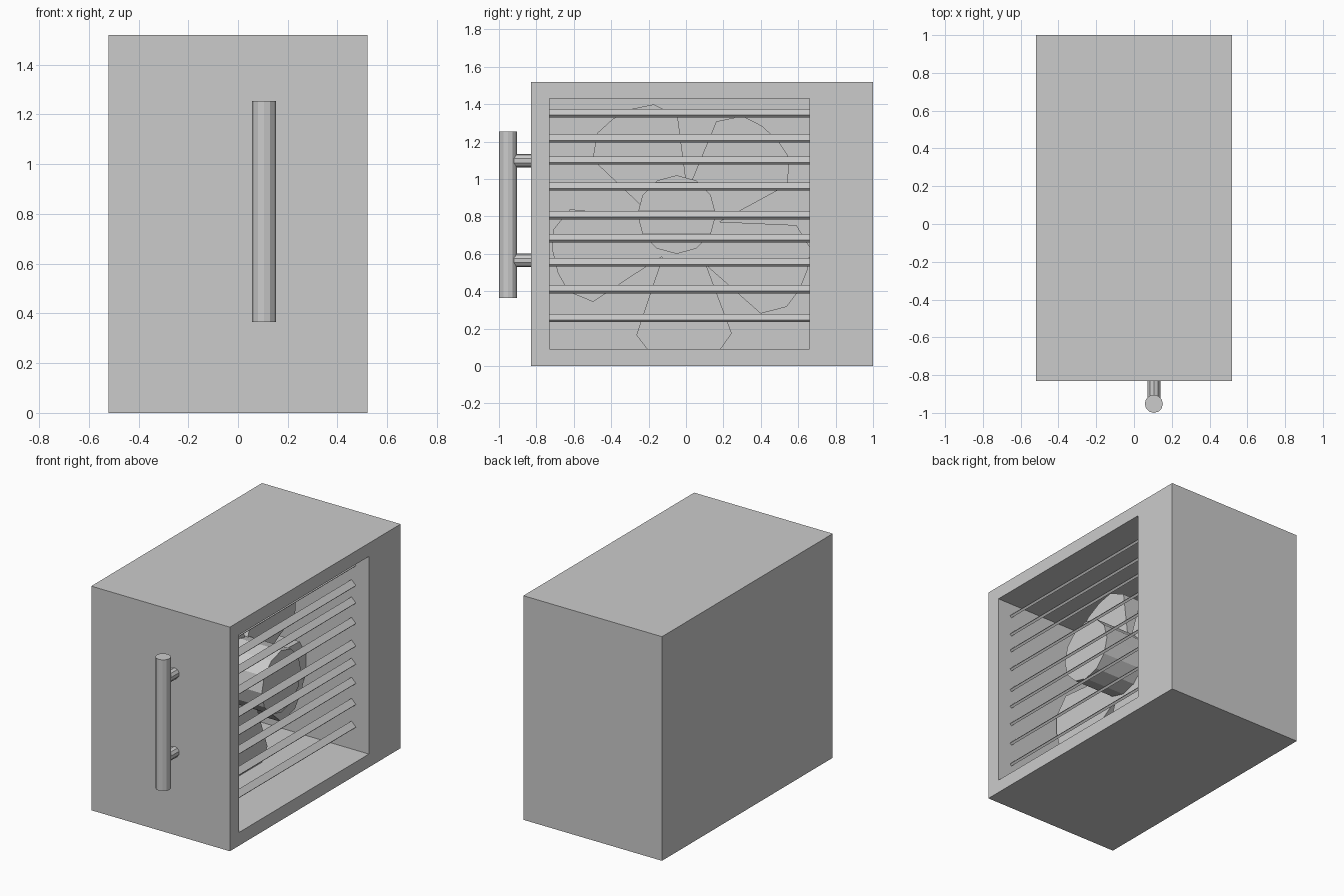
import bpy, bmesh, math
from mathutils import Matrix, Vector

if "Cube" in bpy.data.objects:
    bpy.data.objects.remove(bpy.data.objects["Cube"])


def finish(name, bm):
    bmesh.ops.recalc_face_normals(bm, faces=bm.faces[:])
    me = bpy.data.meshes.new(name)
    bm.to_mesh(me)
    bm.free()
    ob = bpy.data.objects.new(name, me)
    bpy.context.collection.objects.link(ob)
    return ob


def box(bm, center, size):
    m = Matrix.Translation(center) @ Matrix.Diagonal((*size, 1))
    bmesh.ops.create_cube(bm, size=1, matrix=m)


def rod(name, a, b, radius, sides, spin=0):
    a, b = Vector(a), Vector(b)
    d = b - a
    bm = bmesh.new()
    m = (Matrix.Translation((a + b) / 2) @ d.to_track_quat('Z', 'Y').to_matrix().to_4x4()
         @ Matrix.Rotation(spin, 4, 'Z'))
    bmesh.ops.create_cone(bm, cap_ends=True, segments=sides, radius1=radius,
                          radius2=radius, depth=d.length, matrix=m)
    return finish(name, bm)


# Housing: solid box whose right face is inset and pushed in as a deep recess
bm = bmesh.new()
box(bm, (0, 0.085, 0.76), (1.04, 1.83, 1.52))
bm.normal_update()
side = next(f for f in bm.faces if f.normal.x > 0.9)
bmesh.ops.inset_individual(bm, faces=[side], thickness=0.05)
for v in side.verts:
    v.co.y = -0.73 if v.co.y < 0 else 0.66
    v.co.z = 0.09 if v.co.z < 0.7 else 1.43
ext = bmesh.ops.extrude_discrete_faces(bm, faces=[side])
for v in ext['faces'][0].verts:
    v.co.x = -0.43
finish("housing", bm)

# Tilted grille slats, slightly uneven in spacing
for i, z in enumerate((1.352, 1.217, 1.099, 0.96, 0.807, 0.684, 0.554, 0.411, 0.257)):
    bm = bmesh.new()
    box(bm, (0, 0, 0), (0.047, 1.39, 0.017))
    bm.transform(Matrix.Translation((0.4, -0.035, z)) @ Matrix.Rotation(math.radians(45), 4, 'Y'))
    finish(f"grille_slat_{i + 1}", bm)

# Fan hub
rod("fan_hub", (-0.2, -0.05, 0.81), (0.36, -0.05, 0.81), 0.21, 12)

# Fan blades: mirrored half profile (radius, half width), extruded along the axis
half = [(0.10, 0.10), (0.16, 0.115), (0.555, 0.255), (0.67, 0.17), (0.70, 0.06)]
outline = half + [(r, -w) for r, w in reversed(half)]
for i, angle in enumerate((48, 117, 194, 271, 338)):
    bm = bmesh.new()
    face = bm.faces.new([bm.verts.new((0.05, r, w)) for r, w in outline])
    ext = bmesh.ops.extrude_face_region(bm, geom=[face])
    for v in ext['geom']:
        if isinstance(v, bmesh.types.BMVert):
            v.co.x -= 0.15
    bm.transform(Matrix.Translation((0, -0.02, 0.725))
                 @ Matrix.Rotation(math.radians(angle), 4, 'X'))
    finish(f"fan_blade_{i + 1}", bm)

# Front handle with two mounting posts
rod("handle_bar", (0.105, -0.952, 0.365), (0.105, -0.952, 1.255), 0.048, 12)
for label, z in (("lower", 0.565), ("upper", 1.098)):
    rod(f"handle_post_{label}", (0.105, -0.95, z), (0.105, -0.82, z), 0.036, 10)
